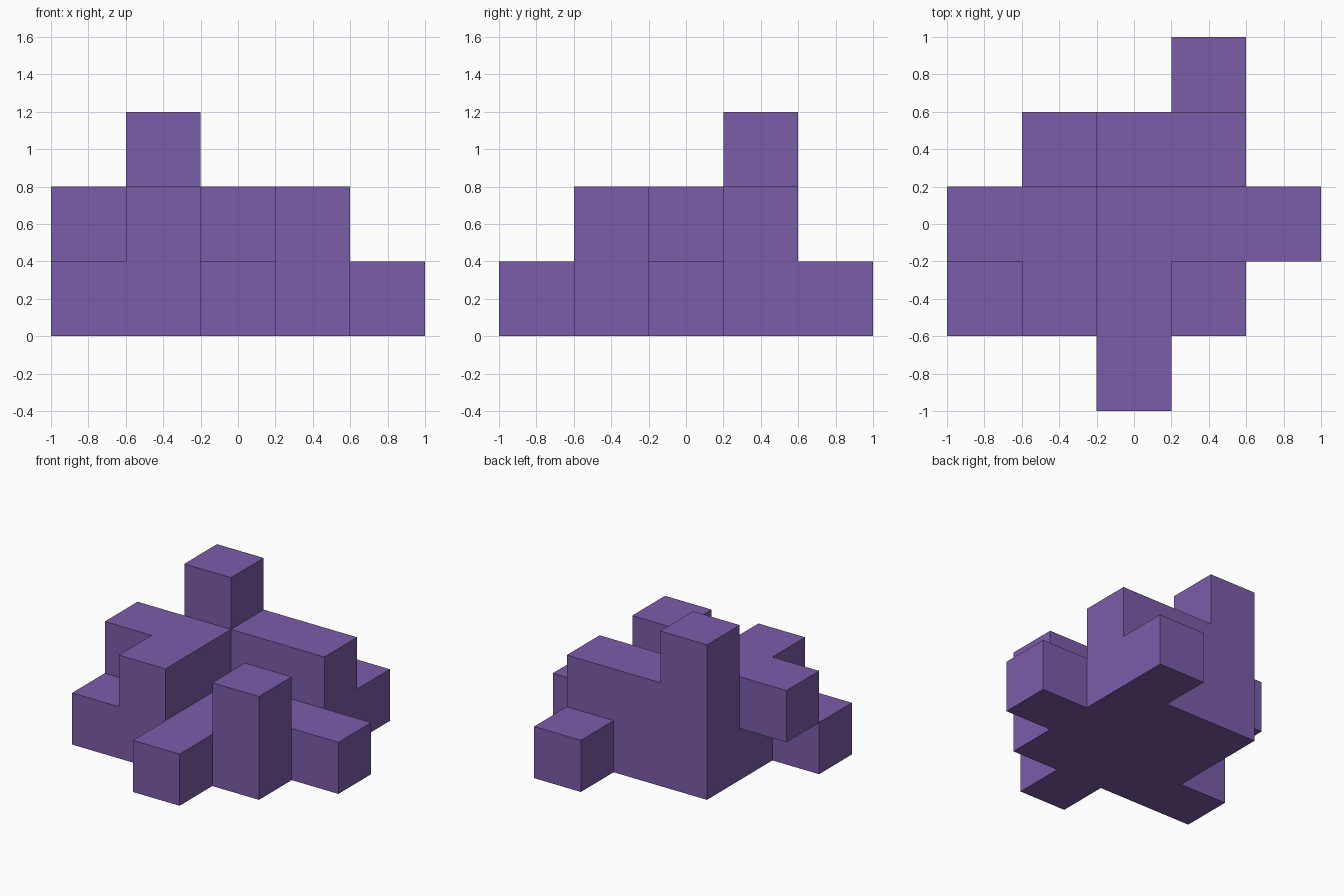
import bpy
import bmesh
from mathutils import Vector

cube = bpy.data.objects.get("Cube")
if cube:
    bpy.data.objects.remove(cube, do_unlink=True)

CELL = 0.4

# Floor plans of each layer, bottom to top; rows run back to front, columns left to right
LAYERS = [
    ["...#.",
     ".###.",
     ".####",
     "####.",
     "..#.."],
    [".....",
     ".###.",
     "##...",
     ".#.#.",
     "....."],
    [".....",
     ".#...",
     ".....",
     ".....",
     "....."],
]

# Violet material
violet = bpy.data.materials.new("violet")
violet.use_nodes = True
colour = (0.196, 0.107, 0.393, 1)
violet.diffuse_color = colour
violet.node_tree.nodes["Principled BSDF"].inputs["Base Color"].default_value = colour

# Filled cells of the stacked block
filled = {(i, 4 - r, k)
          for k, plan in enumerate(LAYERS)
          for r, row in enumerate(plan)
          for i, mark in enumerate(row) if mark == "#"}


def add_side(bm, cell, axis, sign):
    """Add one outward-facing square side of a cell."""
    centre = Vector(cell) + Vector((-2, -2, 0.5))
    n, u, v = Vector(), Vector(), Vector()
    n[axis] = sign / 2
    u[(axis + 1) % 3] = sign / 2
    v[(axis + 2) % 3] = 0.5
    corners = (-u - v, u - v, u + v, -u + v)
    bm.faces.new([bm.verts.new((centre + n + c) * CELL) for c in corners])


# Skin only the exposed sides, then weld and merge the flat areas
bm = bmesh.new()
for cell in sorted(filled):
    for axis in range(3):
        for sign in (-1, 1):
            beside = list(cell)
            beside[axis] += sign
            if tuple(beside) not in filled:
                add_side(bm, cell, axis, sign)
bmesh.ops.remove_doubles(bm, verts=bm.verts, dist=0.001)
bmesh.ops.dissolve_limit(bm, angle_limit=0.01, verts=bm.verts, edges=bm.edges)

mesh = bpy.data.meshes.new("stacked_block")
bm.to_mesh(mesh)
bm.free()
mesh.materials.append(violet)
block = bpy.data.objects.new("stacked_block", mesh)
bpy.context.collection.objects.link(block)
